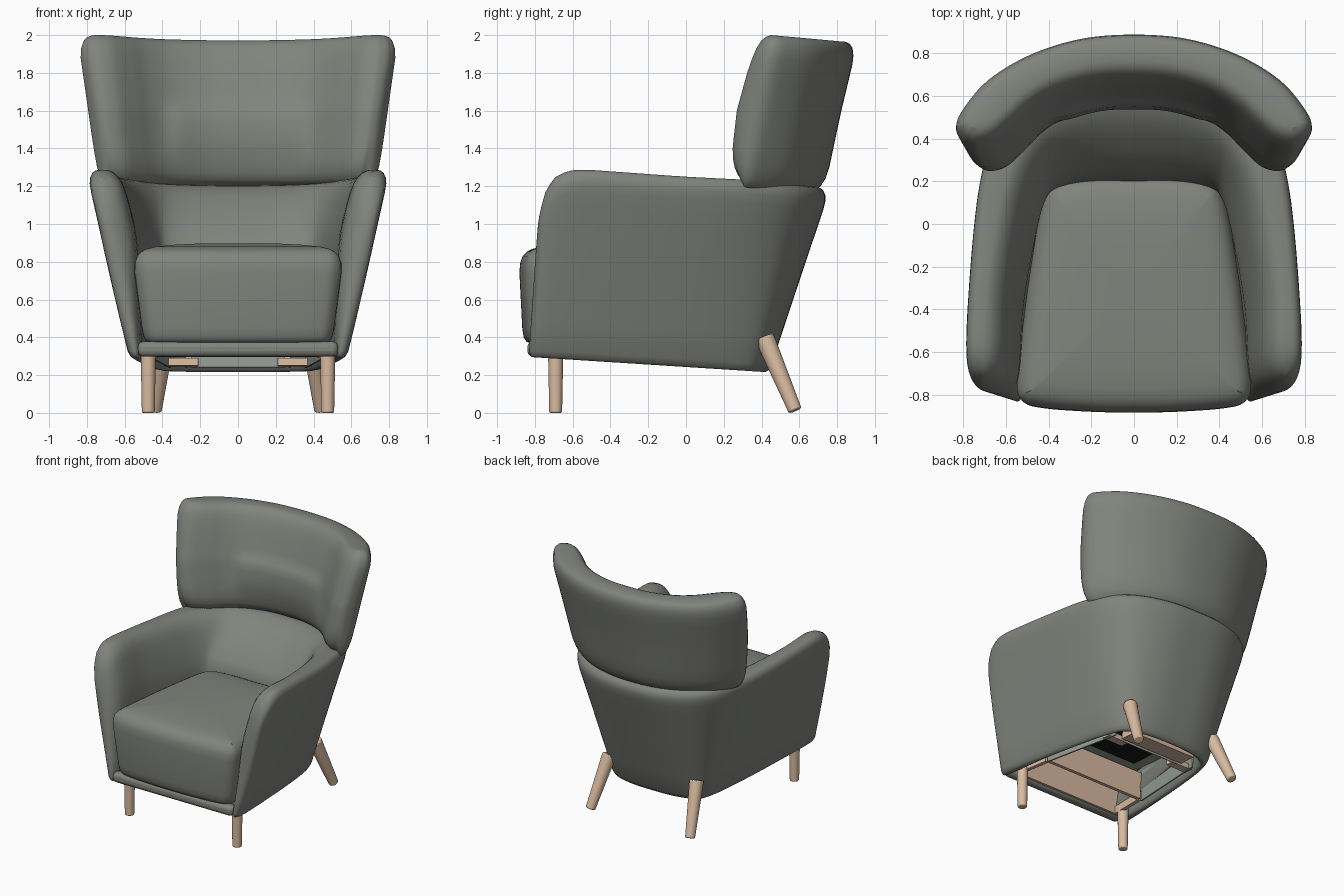
import bpy, bmesh, math
from mathutils import Vector

if "Cube" in bpy.data.objects:
    bpy.data.objects.remove(bpy.data.objects["Cube"])


def material(name, r, g, b):
    m = bpy.data.materials.new(name)
    m.use_nodes = True
    m.diffuse_color = (r, g, b, 1)
    bsdf = m.node_tree.nodes["Principled BSDF"]
    bsdf.inputs["Base Color"].default_value = (r, g, b, 1)
    bsdf.inputs["Roughness"].default_value = 0.8
    return m


FABRIC = material("grey fabric", 0.22, 0.23, 0.205)
WOOD = material("pale wood", 0.7, 0.5, 0.36)
LINING = material("grey green lining", 0.3, 0.34, 0.3)
WEBBING = material("black webbing", 0.01, 0.01, 0.01)
STEPS = 6  # curve samples between outline points


def interp(table, v):
    """Piecewise linear lookup."""
    if v <= table[0][0]:
        return table[0][1]
    for (a, p), (b, q) in zip(table, table[1:]):
        if v <= b:
            return p + (q - p) * (v - a) / (b - a)
    return table[-1][1]


def smooth(a, b, v):
    t = min(1, max(0, (v - a) / (b - a)))
    return t * t * (3 - 2 * t)


def outline(half, inset=0):
    """Mirror a half outline, run a smooth closed curve through it, shrink it."""
    ctrl = [Vector(p) for p in half]
    ctrl += [Vector((-p.x, p.y)) for p in reversed(ctrl[1:-1])]
    n = len(ctrl)
    pts = []
    for i in range(n):
        a, b, c, d = (ctrl[(i + k) % n] for k in (-1, 0, 1, 2))
        for s in range(STEPS):
            t = s / STEPS
            pts.append(0.5 * (2 * b + (c - a) * t + (2 * a - 5 * b + 4 * c - d) * t**2
                              + (3 * b - a - 3 * c + d) * t**3))
    m = len(pts)
    result = []
    for i in range(m):
        tan = (pts[(i + 1) % m] - pts[i - 1]).normalized()
        result.append(pts[i] + inset * Vector((tan.y, -tan.x)))  # clockwise loop
    return result


def finish(obj, mat):
    obj.data.materials.append(mat)
    bpy.ops.object.select_all(action='DESELECT')
    obj.select_set(True)
    bpy.context.view_layer.objects.active = obj
    bpy.ops.object.shade_smooth_by_angle(angle=math.radians(50))
    return obj


def loft(name, rings, tip, mat):
    """Skin stacked rings; close both ends with strips that start at the tip."""
    bm = bmesh.new()
    rows = [[bm.verts.new(p) for p in ring] for ring in rings]
    n = len(rows[0])
    for lo, hi in zip(rows, rows[1:]):
        for i in range(n):
            j = (i + 1) % n
            bm.faces.new((lo[i], lo[j], hi[j], hi[i]))
    for row in (rows[0], rows[-1]):
        for k in range(n // 2):
            quad = [row[(tip + s) % n] for s in (k, k + 1, -k - 1, -k)]
            bm.faces.new(list(dict.fromkeys(quad)))
    bmesh.ops.recalc_face_normals(bm, faces=bm.faces)
    mesh = bpy.data.meshes.new(name)
    bm.to_mesh(mesh)
    bm.free()
    obj = bpy.data.objects.new(name, mesh)
    bpy.context.collection.objects.link(obj)
    return finish(obj, mat)


def box(name, loc, size, mat, bevel, tilt=0, turn=0):
    bpy.ops.mesh.primitive_cube_add(size=1, location=loc, rotation=(tilt, 0, turn))
    obj = bpy.context.object
    obj.name = name
    obj.scale = size
    bpy.ops.object.transform_apply(location=False, rotation=False, scale=True)
    mod = obj.modifiers.new("soft_edges", 'BEVEL')
    mod.width, mod.segments = bevel, 3
    return finish(obj, mat)


def leg(name, foot, top, r_foot, r_top):
    foot, top = Vector(foot), Vector(top)
    axis = top - foot
    bpy.ops.mesh.primitive_cone_add(vertices=24, radius1=r_foot, radius2=r_top,
                                    depth=axis.length, location=(foot + top) / 2)
    obj = bpy.context.object
    obj.name = name
    obj.rotation_euler = axis.to_track_quat('Z', 'Y').to_euler()
    mod = obj.modifiers.new("soft_edges", 'BEVEL')
    mod.width, mod.segments = 0.008, 2
    return finish(obj, WOOD)


def underside(y):
    return 0.243 - 0.064 * y


# Shell: arms and back in one U, flaring upward (outer wall, then inner wall)
OUT_LOW = [(0, .44), (.2, .43), (.36, .38), (.43, .27), (.485, 0), (.54, -.4), (.575, -.74), (.55, -.83)]
OUT_TOP = [(0, .765), (.25, .745), (.49, .65), (.65, .48), (.745, .2), (.795, -.3), (.8, -.65), (.725, -.775)]
IN_LOW = [(.51, -.77), (.485, -.4), (.435, 0), (.39, .23), (.33, .335), (.19, .38), (0, .39)]
IN_MID = [(.55, -.74), (.52, -.4), (.47, -.1), (.42, .1), (.36, .17), (.2, .2), (0, .2)]
IN_TOP = [(.64, -.69), (.625, -.3), (.56, .1), (.48, .32), (.37, .46), (.2, .53), (0, .55)]
ARM_TOP = [(-.78, 1.09), (-.745, 1.18), (-.69, 1.25), (-.62, 1.283), (-.53, 1.288),
           (0, 1.25), (.3, 1.235), (.74, 1.19)]


def blend(a, b, t):
    return [Vector(p).lerp(Vector(q), t) for p, q in zip(a, b)]


rings = []
for f, inset in [(0, .02), (.01, .008), (.04, 0), (.2, 0), (.4, 0), (.6, 0), (.7, 0), (.8, 0),
                 (.88, 0), (.93, .004), (.96, .014), (.985, .032), (.996, .05), (1, .066)]:
    inner = blend(IN_LOW, IN_MID, f / .6) if f < .6 else blend(IN_MID, IN_TOP, ((f - .6) / .4) ** 1.35)
    pts = outline(blend(OUT_LOW, OUT_TOP, f) + inner, inset)
    rings.append([(p.x, p.y, underside(p.y) + f * (interp(ARM_TOP, p.y) - underside(p.y)))
                  for p in pts])
loft("arm_and_back_shell", rings, 7 * STEPS, FABRIC)

# Headrest: a leaning crescent with wings and a soft lumbar fold
CRESCENT = [(0, .885), (.25, .865), (.49, .79), (.69, .67), (.81, .53), (.84, .45), (.81, .39), (.77, .365),
            (.73, .36), (.66, .385), (.57, .46), (.48, .54), (.36, .61), (.18, .66), (0, .67)]
rings = []
for z, inset in [(1.17, .075), (1.178, .05), (1.2, .025), (1.24, .008), (1.3, 0), (1.38, 0), (1.46, 0),
                 (1.54, 0), (1.59, 0), (1.62, 0), (1.65, 0), (1.7, 0), (1.8, 0), (1.88, 0),
                 (1.93, .005), (1.97, .018), (1.99, .036), (2, .06)]:
    pts = outline(CRESCENT, inset)
    widen = interp([(1.2, .87), (1.4, .91), (1.9, .995)], z)
    # the back leans straight, the front leans in a curve
    lean_back = .21 * (z - 1.9)
    lean_front = interp([(1.2, -.108), (1.4, -.112), (1.6, -.09), (1.8, -.035), (1.9, 0), (2, .03)], z)
    ring = []
    for i, p in enumerate(pts):
        k = min(i, len(pts) - i)
        front = smooth(4.5 * STEPS, 7 * STEPS, k)
        x, y = p.x * widen, p.y + lean_back + (lean_front - lean_back) * front
        lift = (.035 * front + .025 * (1 - smooth(.25, .38, y))) * (1 - smooth(1.2, 1.5, z))
        if k > 7 * STEPS:
            fold = smooth(1.25, 1.5, z) * (1 - smooth(1.58, 1.67, z))
            y -= .03 * fold * (1 - smooth(.28, .42, abs(x)))
        ring.append((x, y, z + lift - .09 * max(0, y - .45) * smooth(1.5, 1.95, z)))
    rings.append(ring)
loft("headrest", rings, 7 * STEPS, FABRIC)

# Seat cushion: a tapered pad with a domed top, hollow underneath
PAD = [(0, .23), (.2, .23), (.35, .2), (.43, .11), (.49, -.2), (.53, -.5),
       (.555, -.75), (.525, -.835), (.43, -.865), (.2, -.882), (0, -.885)]
rings = []
for z, inset, size in [(.56, .055, 1), (.39, .055, 1), (.372, .04, 1), (.375, .02, 1), (.4, .005, 1),
                       (.45, 0, 1), (.6, 0, 1), (.74, 0, 1),
                       (.79, .006, 1), (.83, .02, 1), (.855, .045, 1), (.868, .07, 1),
                       (.88, .07, .9), (.89, .07, .7), (.896, .07, .45), (.898, .07, .2)]:
    taper = interp([(.37, .9), (.8, 1)], z)
    rings.append([(p.x * size * taper, -.33 + (p.y + .33) * size * (.6 + .4 * taper), z)
                  for p in outline(PAD, inset)])
loft("seat_cushion", rings, 5 * STEPS, FABRIC)

# Base: front lip under the cushion
box("front_lip", (0, -.8, .338), (1.06, .08, .08), FABRIC, .03)


# Hollow under the seat: lining, webbing and wooden frame
def under(name, x, y, lift, size, mat, turn=0):
    box(name, (x, y, underside(y) + lift), size, mat, .002, -.064, turn)


under("seat_lining", 0, -.28, .262, (.8, .98, .02), LINING)
under("seat_webbing", 0, -.12, .248, (.62, .5, .008), WEBBING)
under("back_lining", 0, .19, .12, (.5, .008, .22), LINING)
under("back_rail", 0, .27, .07, (.56, .14, .1), WOOD)
under("front_plank", 0, -.745, .12, (.94, .02, .2), WOOD)
under("middle_plank", 0, -.45, .13, (.86, .03, .21), WOOD)
for side, x in (("left", 1), ("right", -1)):
    under(side + "_side_lining", x * .4, -.1, .13, (.012, .68, .24), LINING, x * .12)
    under(side + "_front_side_rail", x * .445, -.6, .05, (.03, .28, .06), WOOD, x * .08)
    under(side + "_corner_block", x * .3, .15, .035, (.18, .07, .04), WOOD)

    # Legs: upright in front, splayed behind
    leg(side + "_front_leg", (x * .475, -.69, 0), (x * .475, -.69, .36), .034, .041)
    leg(side + "_back_leg", (x * .44, .578, .012), (x * .385, .415, .4), .036, .052)
